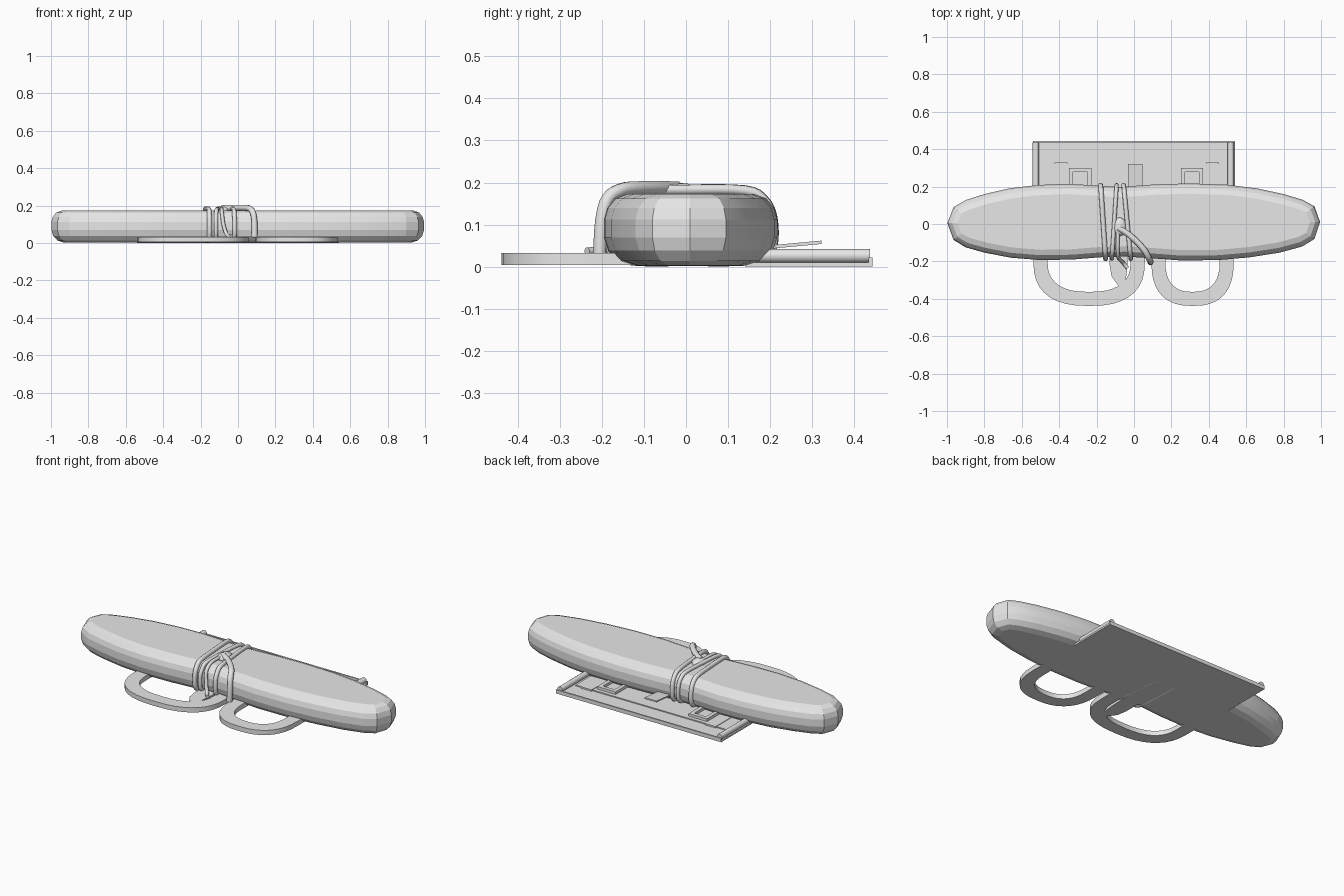
import bpy, bmesh, math
from mathutils import Vector

if "Cube" in bpy.data.objects:
    bpy.data.objects.remove(bpy.data.objects["Cube"])

grey = bpy.data.materials.new("plain grey")
grey.diffuse_color = (0.8, 0.8, 0.8, 1)
grey.use_nodes = True
grey.node_tree.nodes["Principled BSDF"].inputs["Base Color"].default_value = grey.diffuse_color


def finish(name, bm, smooth=None):
    bmesh.ops.recalc_face_normals(bm, faces=bm.faces)
    me = bpy.data.meshes.new(name)
    bm.to_mesh(me)
    bm.free()
    ob = bpy.data.objects.new(name, me)
    bpy.context.collection.objects.link(ob)
    me.materials.append(grey)
    if smooth:
        bpy.ops.object.select_all(action='DESELECT')
        ob.select_set(True)
        bpy.context.view_layer.objects.active = ob
        bpy.ops.object.shade_smooth_by_angle(angle=math.radians(smooth))
    return ob


def box(name, x0, x1, y0, y1, z0, z1, rise=0.0):
    """Box whose back edge may be lifted by rise."""
    bm = bmesh.new()
    bmesh.ops.create_cube(bm, size=1)
    for v in bm.verts:
        back = v.co.y > 0
        v.co = (x1 if v.co.x > 0 else x0, y1 if back else y0,
                (z1 if v.co.z > 0 else z0) + (rise if back else 0))
    return finish(name, bm)


def tube(name, pts, radius, closed=False, sides=10, steps=4):
    """Round tube swept along a smooth path through pts."""
    pts = [Vector(p) for p in pts]
    n = len(pts)
    get = (lambda i: pts[i % n]) if closed else (lambda i: pts[max(0, min(n - 1, i))])
    path = []
    for i in range(n if closed else n - 1):
        a, b, c, d = get(i - 1), get(i), get(i + 1), get(i + 2)
        for k in range(steps):
            t = k / steps
            path.append(0.5 * (2 * b + (c - a) * t + (2 * a - 5 * b + 4 * c - d) * t * t
                               + (3 * b - a - 3 * c + d) * t ** 3))
    if not closed:
        path.append(pts[-1])
    m = len(path)
    bm = bmesh.new()
    rings, side = [], None
    for i, p in enumerate(path):
        nxt = path[(i + 1) % m] if closed else path[min(i + 1, m - 1)]
        prv = path[i - 1] if closed or i else path[0]
        tan = (nxt - prv).normalized()
        if side is None:
            side = tan.cross(Vector((0, 1, 0.3))).normalized()
        side = (side - tan * side.dot(tan)).normalized()
        up = tan.cross(side)
        rings.append([bm.verts.new(p + radius * (side * math.cos(q) + up * math.sin(q)))
                      for q in (2 * math.pi * j / sides for j in range(sides))])
    for i in range(m if closed else m - 1):
        r, s = rings[i], rings[(i + 1) % m]
        for j in range(sides):
            k = (j + 1) % sides
            bm.faces.new((r[j], r[k], s[k], s[j]))
    if not closed:
        bm.faces.new(rings[0])
        bm.faces.new(rings[-1])
    return finish(name, bm, 50)


# Long padded body: one outline stacked with rounded insets
back = [(0.995, 0.01), (0.965, 0.095), (0.90, 0.13), (0.80, 0.16), (0.66, 0.19), (0.50, 0.21),
        (0.30, 0.217), (0.12, 0.212), (-0.08, 0.198), (-0.22, 0.207), (-0.36, 0.215),
        (-0.52, 0.208), (-0.67, 0.19), (-0.80, 0.16), (-0.90, 0.128), (-0.965, 0.09)]
front = [(-0.998, 0.005), (-0.965, -0.085), (-0.90, -0.125), (-0.80, -0.153), (-0.66, -0.18),
         (-0.50, -0.193), (-0.33, -0.19), (-0.18, -0.178), (-0.05, -0.174), (0.08, -0.182),
         (0.25, -0.195), (0.45, -0.193), (0.62, -0.178), (0.78, -0.153), (0.90, -0.12), (0.965, -0.08)]
outline = [Vector(p) for p in back + front]
layers = [(0.065, 0.003), (0.032, 0.014), (0.010, 0.038), (0, 0.07), (0, 0.112),
          (0.008, 0.14), (0.026, 0.162), (0.055, 0.173)]
bm = bmesh.new()
rings = []
for inset, z in layers:
    ring = []
    for i, p in enumerate(outline):
        t = outline[(i + 1) % len(outline)] - outline[i - 1]
        nrm = Vector((t.y, -t.x)).normalized()
        q = p - nrm * inset
        ring.append(bm.verts.new((q.x, q.y, z)))
    rings.append(ring)
for r, s in zip(rings, rings[1:]):
    for j in range(len(r)):
        k = (j + 1) % len(r)
        bm.faces.new((r[j], r[k], s[k], s[j]))
bm.faces.new(rings[0])
bm.faces.new(rings[-1])
finish("padded_body", bm, 12)


# Flat D-shaped carrying handles
def arch(cx, a, b):
    pts = [(cx + a, -0.1)]
    for i in range(19):
        q = math.pi * i / 18
        c, s = math.cos(q), max(0, math.sin(q))
        pts.append((cx + math.copysign(abs(c) ** 0.8, c) * a, -0.2 - b * s ** 0.8))
    return pts + [(cx - a, -0.1)]


def strap(name, outer, inner, z0, z1):
    bm = bmesh.new()
    rows = [[bm.verts.new((o[0], o[1], z0)), bm.verts.new((o[0], o[1], z1)),
             bm.verts.new((i[0], i[1], z1)), bm.verts.new((i[0], i[1], z0))]
            for o, i in zip(outer, inner)]
    for r, s in zip(rows, rows[1:]):
        for j in range(4):
            k = (j + 1) % 4
            bm.faces.new((r[j], r[k], s[k], s[j]))
    bm.faces.new(rows[0])
    bm.faces.new(rows[-1])
    return finish(name, bm, 30)


strap("left_handle", arch(-0.24, 0.298, 0.238), arch(-0.24, 0.222, 0.163), 0.004, 0.032)
strap("right_handle", arch(0.313, 0.22, 0.238), arch(0.313, 0.145, 0.163), 0.004, 0.032)
strap("loose_strap", [(-0.13, -0.1), (-0.13, -0.22), (-0.12, -0.28), (-0.08, -0.335)],
      [(-0.03, -0.1), (-0.035, -0.22), (-0.04, -0.27), (-0.05, -0.33)], 0.004, 0.030)

# Rear tray with side rods, lip and raised inner panel
box("tray_plate", -0.54, 0.54, 0.14, 0.442, 0.0, 0.010)
box("tray_back_lip", -0.54, 0.54, 0.434, 0.443, 0.0, 0.022)
box("tray_inner_panel", -0.505, 0.495, 0.14, 0.322, 0.006, 0.016)
for name, x in (("left_rod", -0.525), ("right_rod", 0.518)):
    tube("tray_" + name, [(x, 0.14, 0.026), (x, 0.3, 0.026), (x, 0.437, 0.026)], 0.017)
for name, x in (("left", -0.39), ("right", 0.42)):
    box("panel_step_" + name, x - 0.035, x + 0.035, 0.16, 0.33, 0.006, 0.019)

# Buckle frames and centre tab on the tray
for name, x in (("left", -0.287), ("right", 0.31)):
    for part, x0, x1, y0, y1 in (("side_a", x - 0.06, x - 0.038, 0.14, 0.30),
                                 ("side_b", x + 0.038, x + 0.06, 0.14, 0.30),
                                 ("bar", x - 0.038, x + 0.038, 0.278, 0.30)):
        box(f"buckle_{name}_{part}", x0, x1, y0, y1, 0.012, 0.032)
box("centre_tab", -0.033, 0.045, 0.17, 0.322, 0.040, 0.048, 0.014)

# Rope turns around the middle of the body, slightly slanted
section = [(-0.183, 0.05), (-0.184, 0.115), (-0.168, 0.152), (-0.13, 0.179), (0.0, 0.183),
           (0.14, 0.181), (0.185, 0.158), (0.205, 0.115), (0.205, 0.05), (0.178, 0.022),
           (0.12, 0.014), (0.0, 0.014), (-0.11, 0.014), (-0.16, 0.024)]
for i, (xb, xf, r) in enumerate([(-0.178, -0.152, 0.013), (-0.093, -0.118, 0.011),
                                 (-0.055, -0.018, 0.012)]):
    tube(f"rope_turn_{i + 1}",
         [(xf + (xb - xf) * (y + 0.184) / 0.39, y, z) for y, z in section], r, True)

# Knot and loose rope ends
bm = bmesh.new()
bmesh.ops.create_uvsphere(bm, u_segments=14, v_segments=8, radius=1)
for v in bm.verts:
    v.co = (-0.078 + v.co.x * 0.038, -0.015 + v.co.y * 0.05, 0.177 + v.co.z * 0.022)
finish("rope_knot", bm, 60)
tube("rope_long_end", [(-0.085, -0.02, 0.187), (-0.03, -0.055, 0.188), (0.025, -0.105, 0.188),
                       (0.062, -0.15, 0.184), (0.08, -0.185, 0.162), (0.088, -0.20, 0.11),
                       (0.088, -0.205, 0.03)], 0.016)
tube("rope_short_end", [(-0.085, -0.03, 0.183), (-0.088, -0.12, 0.183), (-0.085, -0.172, 0.155),
                        (-0.078, -0.187, 0.10), (-0.06, -0.205, 0.045), (-0.035, -0.235, 0.036)], 0.010)
